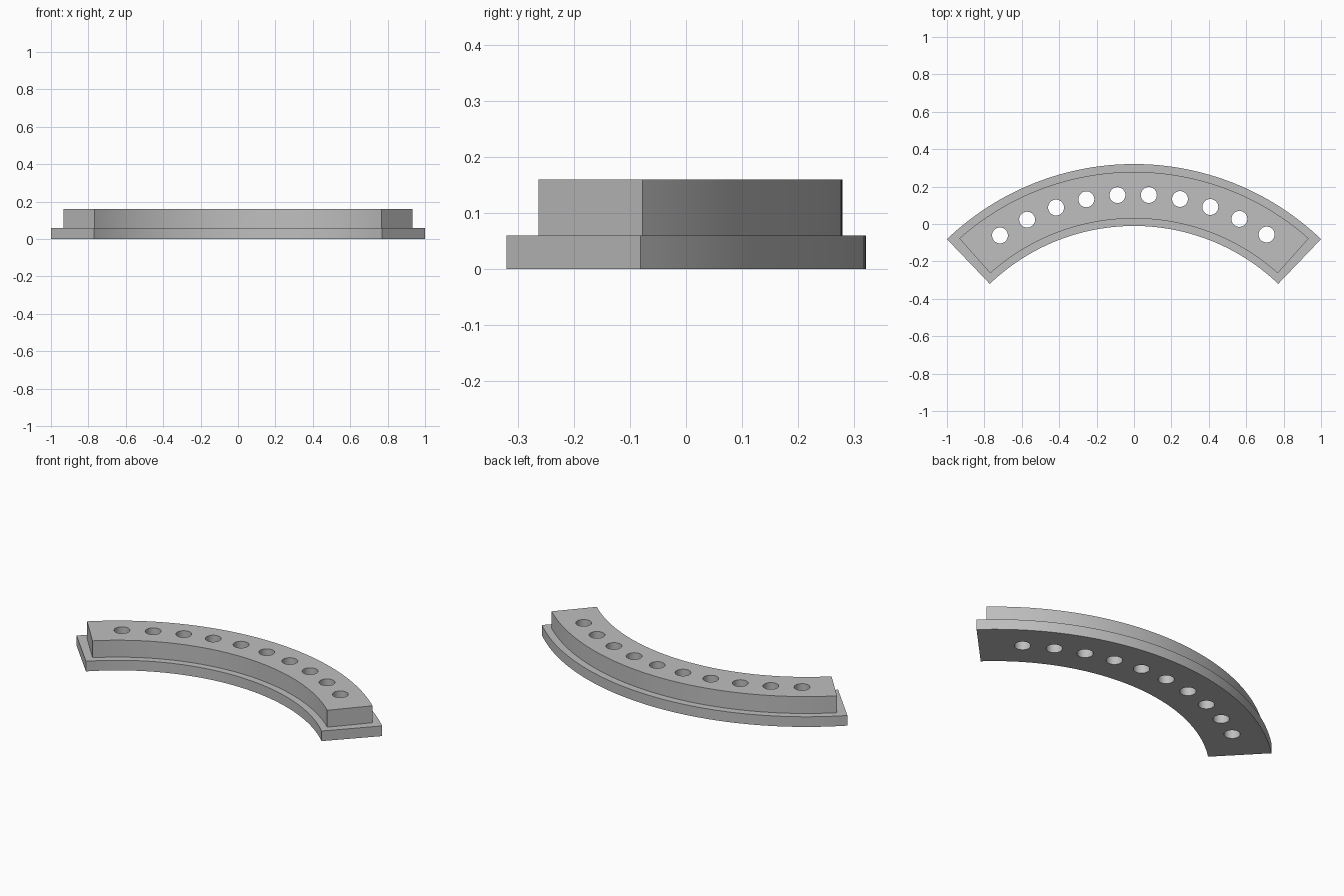
import bpy
import bmesh
from math import radians, sin, cos, tau

cube = bpy.data.objects.get("Cube")
if cube:
    bpy.data.objects.remove(cube)

CENTRE_Y = -1.1255      # centre of all the arcs
ARC_STEPS = 64
HOLE_SIDES = 40

grey = bpy.data.materials.new("plain grey")
grey.use_nodes = True
colour = (0.52, 0.52, 0.52, 1)
grey.diffuse_color = colour
grey.node_tree.nodes["Principled BSDF"].inputs["Base Color"].default_value = colour


def polar(radius, degrees):
    """Point on an arc, with the angle measured from straight back."""
    a = radians(degrees)
    return radius * sin(a), CENTRE_Y + radius * cos(a)


def sector_outline(inner, outer, half_angle):
    angles = [half_angle * (2 * i / ARC_STEPS - 1) for i in range(ARC_STEPS + 1)]
    return ([polar(outer, a) for a in angles]
            + [polar(inner, a) for a in reversed(angles)])


def hole_outline(degrees):
    x, y = polar(1.283, degrees)
    r = 0.0425
    return [(x + r * cos(tau * i / HOLE_SIDES), y + r * sin(tau * i / HOLE_SIDES))
            for i in range(HOLE_SIDES)]


# Ten through holes, evenly spaced along the arc
holes = [hole_outline(-33.95 + 7.5 * i) for i in range(10)]


def pierced_plate(name, outline, bottom, top):
    """Filled flat outline with holes, extruded between two heights."""
    curve = bpy.data.curves.new(name, 'CURVE')
    curve.dimensions = '2D'
    curve.fill_mode = 'BOTH'
    curve.extrude = (top - bottom) / 2
    for points in [outline] + holes:
        spline = curve.splines.new('POLY')
        spline.points.add(len(points) - 1)
        for p, (x, y) in zip(spline.points, points):
            p.co = (x, y, 0, 1)
        spline.use_cyclic_u = True
    obj = bpy.data.objects.new(name, curve)
    bpy.context.collection.objects.link(obj)
    bpy.ops.object.select_all(action='DESELECT')
    obj.select_set(True)
    bpy.context.view_layer.objects.active = obj
    bpy.ops.object.convert(target='MESH')
    obj = bpy.context.object

    # Weld caps to walls and set the plate at its height
    bm = bmesh.new()
    bm.from_mesh(obj.data)
    bmesh.ops.remove_doubles(bm, verts=bm.verts, dist=0.0001)
    bmesh.ops.translate(bm, verts=bm.verts, vec=(0, 0, (top + bottom) / 2))
    bmesh.ops.recalc_face_normals(bm, faces=bm.faces)
    bm.to_mesh(obj.data)
    bm.free()
    obj.data.materials.clear()
    obj.data.materials.append(grey)
    bpy.ops.object.shade_smooth_by_angle(angle=radians(30))
    return obj


# Wide base flange and the narrower raised block on it
pierced_plate("base_flange", sector_outline(1.115, 1.446, 43.75), 0, 0.06)
pierced_plate("raised_block", sector_outline(1.155, 1.404, 41.7), 0.06, 0.16)
